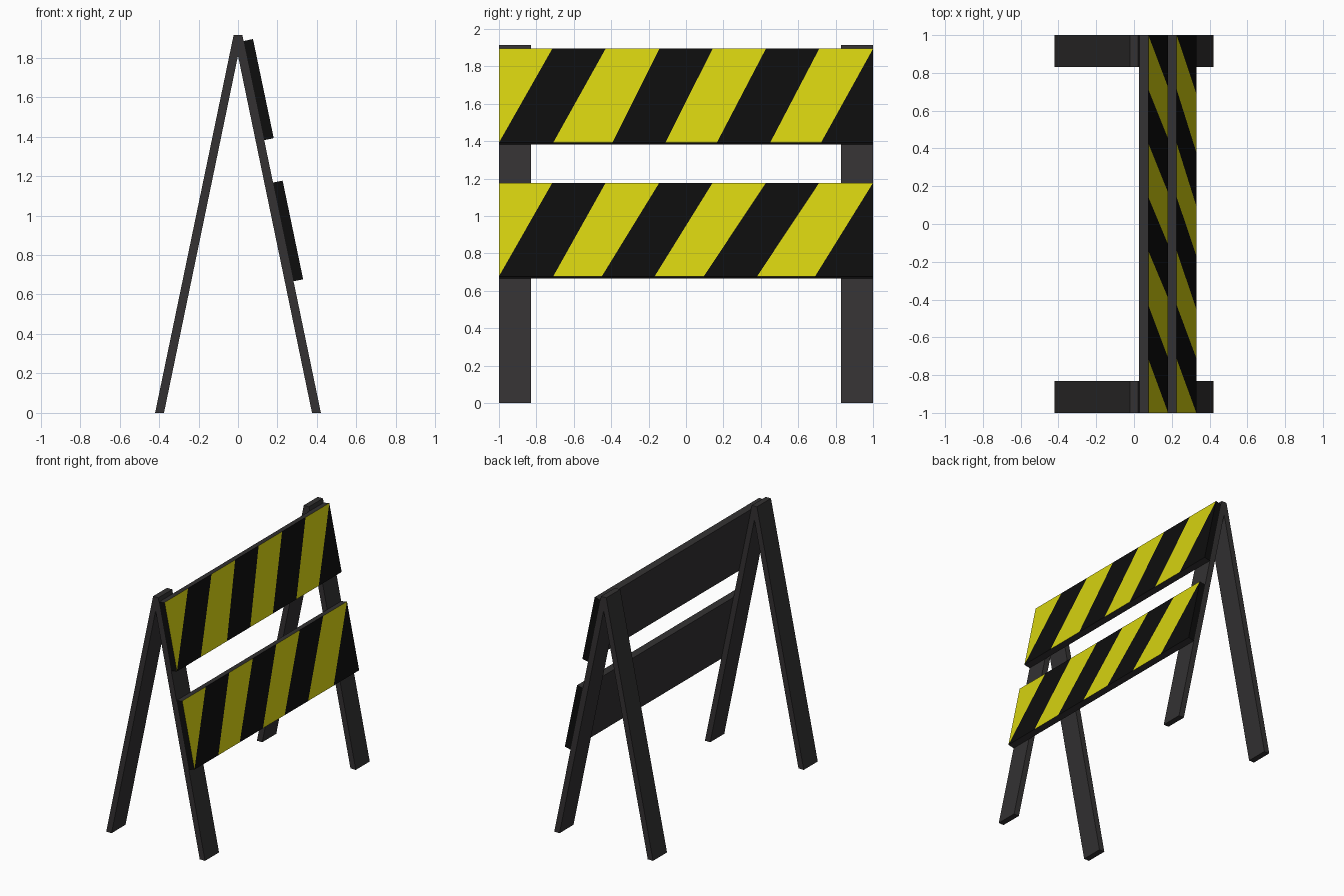
import bpy, bmesh
from mathutils import Vector

if "Cube" in bpy.data.objects:
    bpy.data.objects.remove(bpy.data.objects["Cube"])


def material(name, color):
    m = bpy.data.materials.new(name)
    m.diffuse_color = (*color, 1)
    m.use_nodes = True
    m.node_tree.nodes["Principled BSDF"].inputs["Base Color"].default_value = m.diffuse_color
    return m


GREY = material("dark_grey", (0.033, 0.031, 0.032))
YELLOW = material("yellow", (0.67, 0.64, 0.005))
BLACK = material("black", (0.004, 0.004, 0.004))


def finish(name, bm, mats):
    bmesh.ops.recalc_face_normals(bm, faces=bm.faces[:])
    me = bpy.data.meshes.new(name)
    bm.to_mesh(me)
    bm.free()
    for m in mats:
        me.materials.append(m)
    ob = bpy.data.objects.new(name, me)
    bpy.context.collection.objects.link(ob)
    return ob


# A-shaped leg pair: profile in xz, extruded along y
def leg_frame(name, y0, y1):
    half = [(0.42, 0), (0.022, 1.915)]
    profile = ([(0, 1.81), (0.375, 0)] + half
               + [(-x, z) for x, z in reversed(half)] + [(-0.375, 0)])
    bm = bmesh.new()
    face = bm.faces.new([bm.verts.new((x, y0, z)) for x, z in profile])
    ext = bmesh.ops.extrude_face_region(bm, geom=[face])
    verts = [v for v in ext["geom"] if isinstance(v, bmesh.types.BMVert)]
    bmesh.ops.translate(bm, verts=verts, vec=(0, y1 - y0, 0))
    finish(name, bm, [GREY])


leg_frame("front_leg_frame", -1, -0.83)
leg_frame("back_leg_frame", 0.83, 1)

# Slanted stripe borders run from top_y[i] to bottom_y[i - 1]
TOP_Y = [-1, -0.715, -0.43, -0.143, 0.142, 0.427, 0.712, 1]


# Sloped board with diagonal stripes cut into its outer face
def striped_board(name, top, bottom, bottom_y):
    bm = bmesh.new()
    offset = Vector((-0.979, 0, -0.2035)) * 0.05
    t = [bm.verts.new((top[0], y, top[1])) for y in TOP_Y]
    b = [bm.verts.new((bottom[0], y, bottom[1])) for y in bottom_y]
    tl, tr, bl, br = [bm.verts.new(v.co + offset)
                      for v in (t[0], t[-1], b[0], b[-1])]
    # stripes
    stripes = [[t[0], b[0], t[1]]]
    stripes += [[t[i], b[i - 1], b[i], t[i + 1]] for i in range(1, 7)]
    stripes.append([t[7], b[6], b[7]])
    for i, vs in enumerate(stripes):
        bm.faces.new(vs).material_index = 1 + i % 2
    # top, bottom, back, then black ends
    bm.faces.new(t + [tr, tl])
    bm.faces.new(b + [br, bl])
    bm.faces.new([tl, tr, br, bl])
    bm.faces.new([t[0], tl, bl, b[0]]).material_index = 2
    bm.faces.new([t[7], tr, br, b[7]]).material_index = 2
    finish(name, bm, [GREY, YELLOW, BLACK])


striped_board("upper_board", (0.076, 1.894), (0.181, 1.392),
              [-1, -0.71, -0.393, -0.11, 0.165, 0.45, 0.722, 1])
striped_board("lower_board", (0.226, 1.177), (0.330, 0.677),
              [-1, -0.71, -0.45, -0.168, 0.095, 0.38, 0.69, 1])
